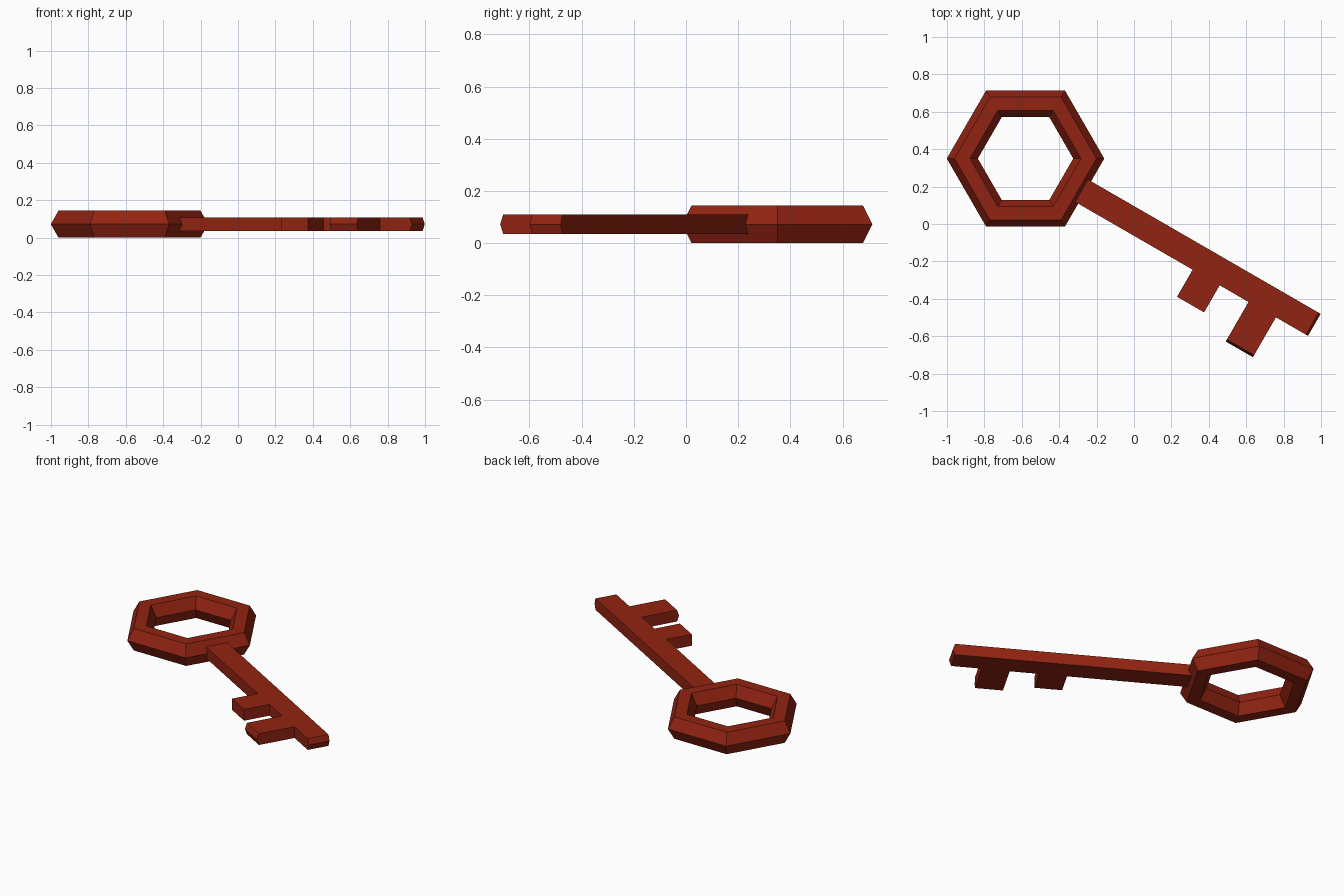
import bpy, bmesh, math
from mathutils import Matrix

if "Cube" in bpy.data.objects:
    bpy.data.objects.remove(bpy.data.objects["Cube"])

ZC = 0.072                      # mid height of the whole key
CENTRE = (-0.58, 0.35, ZC)      # centre of the handle ring

red = bpy.data.materials.new("dark red")
red.diffuse_color = (0.29, 0.017, 0.006, 1)
red.use_nodes = True
red.node_tree.nodes["Principled BSDF"].inputs["Base Color"].default_value = red.diffuse_color


def finish(bm, name, matrix):
    bmesh.ops.recalc_face_normals(bm, faces=bm.faces)
    me = bpy.data.meshes.new(name)
    bm.to_mesh(me)
    bm.free()
    me.transform(matrix)
    me.materials.append(red)
    ob = bpy.data.objects.new(name, me)
    bpy.context.collection.objects.link(ob)
    return ob


# Handle: six-sided ring with a six-sided cross-section
MAJOR, MINOR, N = 0.338, 0.083, 6
bm = bmesh.new()
rings = []
for i in range(N):
    a = 2 * math.pi * i / N
    ring = []
    for j in range(N):
        b = 2 * math.pi * j / N
        r = MAJOR + MINOR * math.cos(b)
        ring.append(bm.verts.new((r * math.cos(a), r * math.sin(a), MINOR * math.sin(b))))
    rings.append(ring)
for i in range(N):
    for j in range(N):
        k, m = (i + 1) % N, (j + 1) % N
        bm.faces.new((rings[i][j], rings[k][j], rings[k][m], rings[i][m]))
finish(bm, "handle_ring", Matrix.Translation(CENTRE))

# Shaft with two teeth: outline along the shaft, tip and long tooth end are pointed
B = 0.013
H = 0.037
outline = [  # x, y, bulge in x, bulge in y at mid height
    (0.29, 0.07, 0, 0), (0.29, -0.068, 0, 0),
    (1.071, -0.068, 0, 0), (1.071, -0.235, 0, 0),
    (1.238, -0.235, 0, 0), (1.238, -0.068, 0, 0),
    (1.416, -0.068, 0, 0), (1.416, -0.299, 0, -B),
    (1.584, -0.299, 0, -B), (1.584, -0.066, 0, 0),
    (1.769, -0.066, B, 0), (1.769, 0.07, B, 0),
]
bm = bmesh.new()
levels = []
for z, k in ((-H, 0), (0, 1), (H, 0)):
    levels.append([bm.verts.new((x + k * dx, y + k * dy, z)) for x, y, dx, dy in outline])
n = len(outline)
for lo, hi in zip(levels, levels[1:]):
    for i in range(n):
        j = (i + 1) % n
        bm.faces.new((lo[i], lo[j], hi[j], hi[i]))
bm.faces.new(levels[0])
bm.faces.new(levels[-1])
finish(bm, "shaft_and_teeth",
       Matrix.Translation(CENTRE) @ Matrix.Rotation(math.radians(-30), 4, 'Z'))
